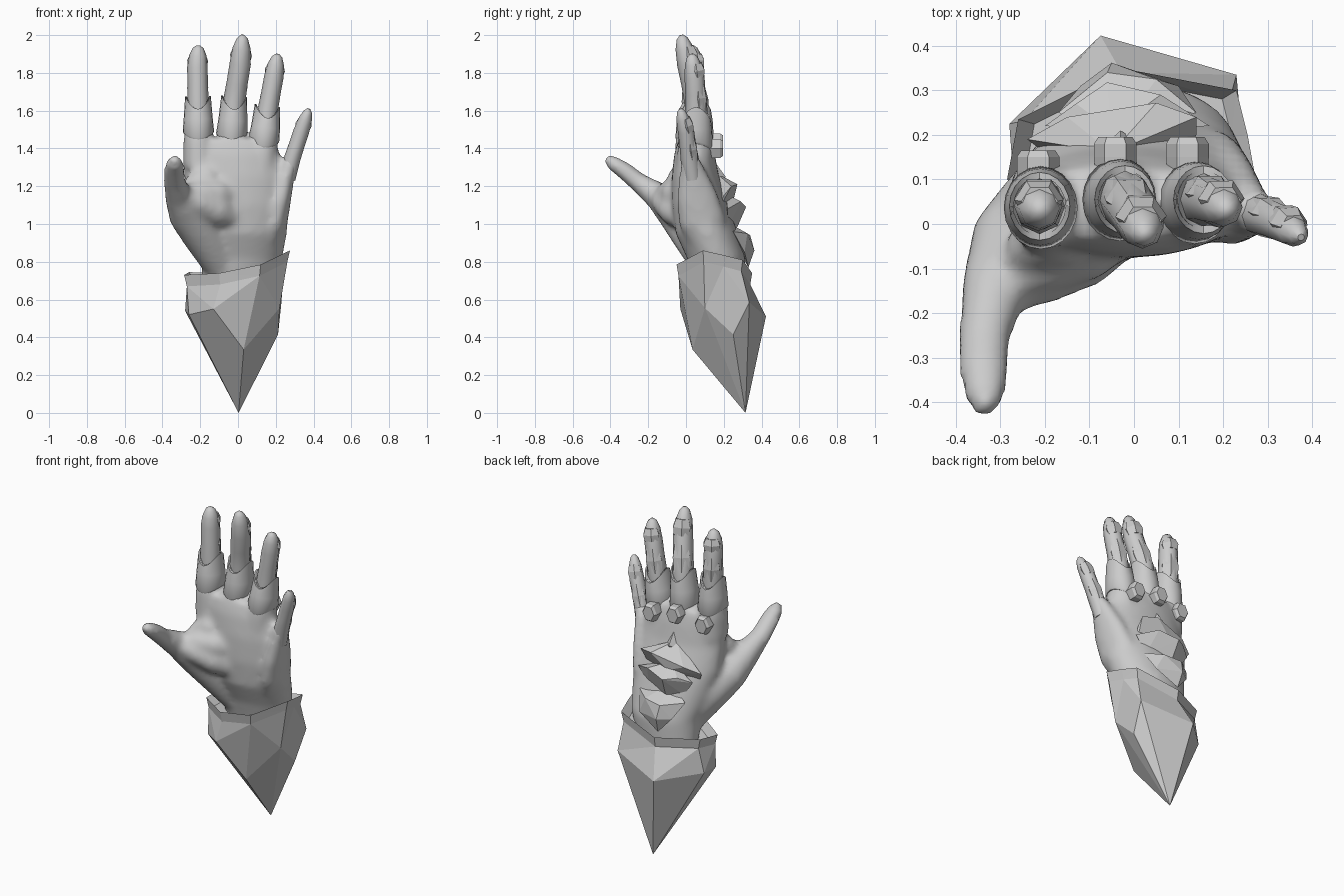
import bpy, bmesh, math
from mathutils import Vector

if "Cube" in bpy.data.objects:
    bpy.data.objects.remove(bpy.data.objects["Cube"])


def make(name, bm, smooth=None):
    bmesh.ops.recalc_face_normals(bm, faces=bm.faces)
    me = bpy.data.meshes.new(name)
    bm.to_mesh(me)
    bm.free()
    ob = bpy.data.objects.new(name, me)
    bpy.context.collection.objects.link(ob)
    if smooth:
        bpy.ops.object.select_all(action='DESELECT')
        ob.select_set(True)
        bpy.context.view_layer.objects.active = ob
        bpy.ops.object.shade_smooth_by_angle(angle=math.radians(smooth))
    return ob


def loft(bm, rings):
    """Skin a list of equal-length point rings and cap both ends."""
    vs = [[bm.verts.new(p) for p in r] for r in rings]
    n = len(vs[0])
    for a, b in zip(vs, vs[1:]):
        for i in range(n):
            j = (i + 1) % n
            bm.faces.new((a[i], a[j], b[j], b[i]))
    bm.faces.new(vs[0])
    bm.faces.new(vs[-1])


def tube_rings(path, n, level=False):
    """Elliptical rings along (x, y, z, rx, ry) stations."""
    pts = [Vector(p[:3]) for p in path]
    rings = []
    for k, p in enumerate(path):
        t = (pts[min(k + 1, len(pts) - 1)] - pts[max(k - 1, 0)]).normalized()
        if level:
            t = Vector((0, 0, 1))
        u = Vector((1, 0, 0))
        u = (u - t * u.dot(t)).normalized()
        v = t.cross(u)
        rings.append([pts[k] + u * p[3] * math.cos(a) + v * p[4] * math.sin(a)
                      for a in (2 * math.pi * i / n for i in range(n))])
    return rings


def hull(name, pts):
    bm = bmesh.new()
    for p in pts:
        bm.verts.new(p)
    res = bmesh.ops.convex_hull(bm, input=bm.verts)
    junk = [g for g in res['geom_interior'] if isinstance(g, bmesh.types.BMVert)]
    bmesh.ops.delete(bm, geom=junk, context='VERTS')
    return make(name, bm)


# Finger centre lines: base, middle joint, upper joint, tip, and radius
fingers = {
    'index':  ([(-.208, .035, 1.38), (-.212, .04, 1.65), (-.215, .04, 1.83), (-.21, .03, 1.945)], .057),
    'middle': ([(-.04, .055, 1.36), (-.02, .055, 1.65), (.012, .01, 1.85), (.025, -.025, 2.0)], .059),
    'ring':   ([(.125, .045, 1.34), (.157, .055, 1.6), (.19, .045, 1.78), (.21, .03, 1.90)], .054),
    'little': ([(.235, .05, 1.14), (.285, .02, 1.34), (.335, -.0, 1.49), (.375, -.03, 1.61)], .044),
}

# Fused flesh of the hand: palm, thumb, thumb web, heel and finger roots
bm = bmesh.new()
loft(bm, tube_rings([
    (.0, .18, .66, .19, .13), (.02, .16, .82, .215, .155), (.01, .11, .95, .25, .165),
    (-.005, .075, 1.1, .275, .15), (-.015, .05, 1.25, .272, .125),
    (-.03, .045, 1.37, .255, .108), (-.045, .045, 1.45, .23, .085)], 28, True))
loft(bm, tube_rings([
    (-.08, .13, .78, .10, .10), (-.18, .04, .95, .12, .12), (-.26, -.05, 1.06, .115, .105),
    (-.315, -.15, 1.15, .075, .075), (-.335, -.25, 1.22, .059, .052), (-.337, -.33, 1.285, .056, .047),
    (-.335, -.39, 1.325, .047, .04), (-.334, -.425, 1.352, .022, .02)], 14))
for ends in (((-.0, .01, 1.02), (-.285, -.165, 1.15)), ((-.0, .01, 1.15), (-.28, -.13, 1.17)),
             ((-.1, .02, 1.27), (-.27, -.07, 1.19))):
    a, b = map(Vector, ends)
    loft(bm, tube_rings([(*a.lerp(b, f), r, r) for f, r in ((0, .06), (.4, .085), (.75, .065), (1, .04))], 12))
loft(bm, tube_rings([
    (.15, .13, .88, .06, .10), (.19, .085, 1.02, .075, .125), (.225, .055, 1.15, .06, .11),
    (.258, .035, 1.27, .045, .072), (.285, .02, 1.35, .038, .05)], 14))
for name in ('index', 'middle', 'ring'):
    a, b = (Vector(p) for p in fingers[name][0][:2])
    loft(bm, tube_rings([(*a.lerp(b, f), r, r * 1.15) for f, r in
                         ((-.3, .085), (.2, .082), (.5, .07), (.8, .05))], 14))
hand = make('hand', bm)
rm = hand.modifiers.new('fuse', 'REMESH')
rm.mode = 'VOXEL'
rm.voxel_size = .017
rm.use_smooth_shade = True
sm = hand.modifiers.new('soften', 'SMOOTH')
sm.factor = .5
sm.iterations = 9

# Faceted fingers, plates along their backs, and scalloped sheaths
for name, (pts, r) in fingers.items():
    P = [Vector(p) for p in pts]
    st = [(*P[0].lerp(P[1], .5), r, r), (*P[1], r, r * 1.1),
          (*P[1].lerp(P[2], .5), r * .95, r), (*P[2], r * .95, r * .98),
          (*P[2].lerp(P[3], .55), r * .8, r * .8),
          (*P[2].lerp(P[3], .88), r * .5, r * .5), (*P[3], r * .18, r * .18)]
    bm = bmesh.new()
    loft(bm, tube_rings(st, 8))
    make(name + '_finger', bm, 50)
    back = Vector((0, r, 0))
    for part, f0, f1 in (('lower', P[1], P[1].lerp(P[2], .8)), ('upper', P[2], P[2].lerp(P[3], .6))):
        bm = bmesh.new()
        loft(bm, tube_rings([(*(f0.lerp(f1, f) + back * .3), r * s, r * .88 * s)
                             for f, s in ((0, .85), (.5, .98), (1, .72))], 6))
        make(f'{name}_{part}_plate', bm)
    if name == 'little':
        continue
    rings = tube_rings([(*P[0].lerp(P[1], f), q, q * 1.12) for f, q in
                        ((.30, .078), (.34, .083), (.65, .077), (.97, .068), (.97, .059), (.7, .056))], 20)
    for k, ring in enumerate(rings):
        for i, p in enumerate(ring):
            c = math.cos(4 * math.pi * i / 20)
            p.z += .035 * c if k in (3, 4) else .018 * c if k < 2 else 0
    bm = bmesh.new()
    loft(bm, rings)
    make(name + '_sheath', bm, 35)

# Knuckle studs: bevelled blocks
for i, (x, y, z) in enumerate([(-.215, .135, 1.40), (-.042, .165, 1.43), (.12, .165, 1.40)]):
    bm = bmesh.new()
    loft(bm, [[(x + s * .048 * math.cos(a), y + d, z + s * .058 * math.sin(a))
               for a in (math.pi / 3 * k for k in range(6))]
              for d, s in ((-.05, .95), (-.015, 1), (.015, 1), (.03, .8))])
    make('knuckle_stud_%d' % (i + 1), bm)

# Crystal plates on the back of the hand
hull('back_crystal_top', [(-.12, .13, 1.2), (.07, .14, 1.2), (-.03, .13, 1.36),
                          (-.03, .21, 1.25), (-.03, .17, 1.17)])
hull('back_crystal_upper', [(-.24, .19, 1.12), (.14, .2, 1.15), (.14, .24, 1.2), (-.05, .16, 1.27),
                            (-.15, .24, 1.16), (.05, .272, 1.21), (-.05, .25, 1.12), (-.05, .13, 1.02),
                            (-.2, .16, 1.05), (.12, .16, 1.05)])
hull('back_crystal_middle', [(-.2, .22, 1.07), (.17, .22, 1.08), (-.06, .318, 1.09), (.06, .29, 1.12),
                             (-.13, .27, 1.1), (-.05, .21, 1.16), (-.05, .27, .98), (-.14, .22, .98),
                             (.1, .22, .98)])
hull('back_crystal_lower', [(-.17, .25, .95), (.14, .25, .96), (-.06, .34, .94), (.05, .325, .95),
                            (-.05, .362, .86), (-.12, .31, .86), (.1, .31, .85), (-.04, .33, .77), (-.04, .2, 1.02)])

# Faceted forearm crystal: inner lip, rim, collar, body, point
rim = [Vector(p) for p in [(-.285, .1, .73), (-.1, -.03, .74), (.12, -.05, .785), (.275, .09, .86),
                           (.255, .2, .835), (.23, .3, .81), (-.03, .35, .74), (-.26, .235, .745)]]
mid = [(-.26, .08, .52), (-.13, -.03, .55), (.03, .035, .335), (.22, .1, .555),
       (.212, .25, .415), (.23, .335, .585), (-.075, .423, .51), (-.28, .225, .54)]
c = Vector((0, .16, 0))


def shrink(p, s, dz):
    q = c + (p - c) * s
    return (q.x, q.y, p.z + dz)


collar = [shrink(p, .95, -.06) for p in rim]
inner = [shrink(p, .86, -.05) for p in rim]
bm = bmesh.new()
loft(bm, [inner, rim, collar, mid])
bottom = next(f for f in bm.faces if len(f.verts) == 8 and
              min(v.co.z for v in f.verts) < .4)
tip = bmesh.ops.poke(bm, faces=[bottom])['verts'][0]
tip.co = (.003, .315, 0)
bmesh.ops.triangulate(bm, faces=[f for f in bm.faces if len(f.verts) == 4])
make('forearm_crystal', bm)
